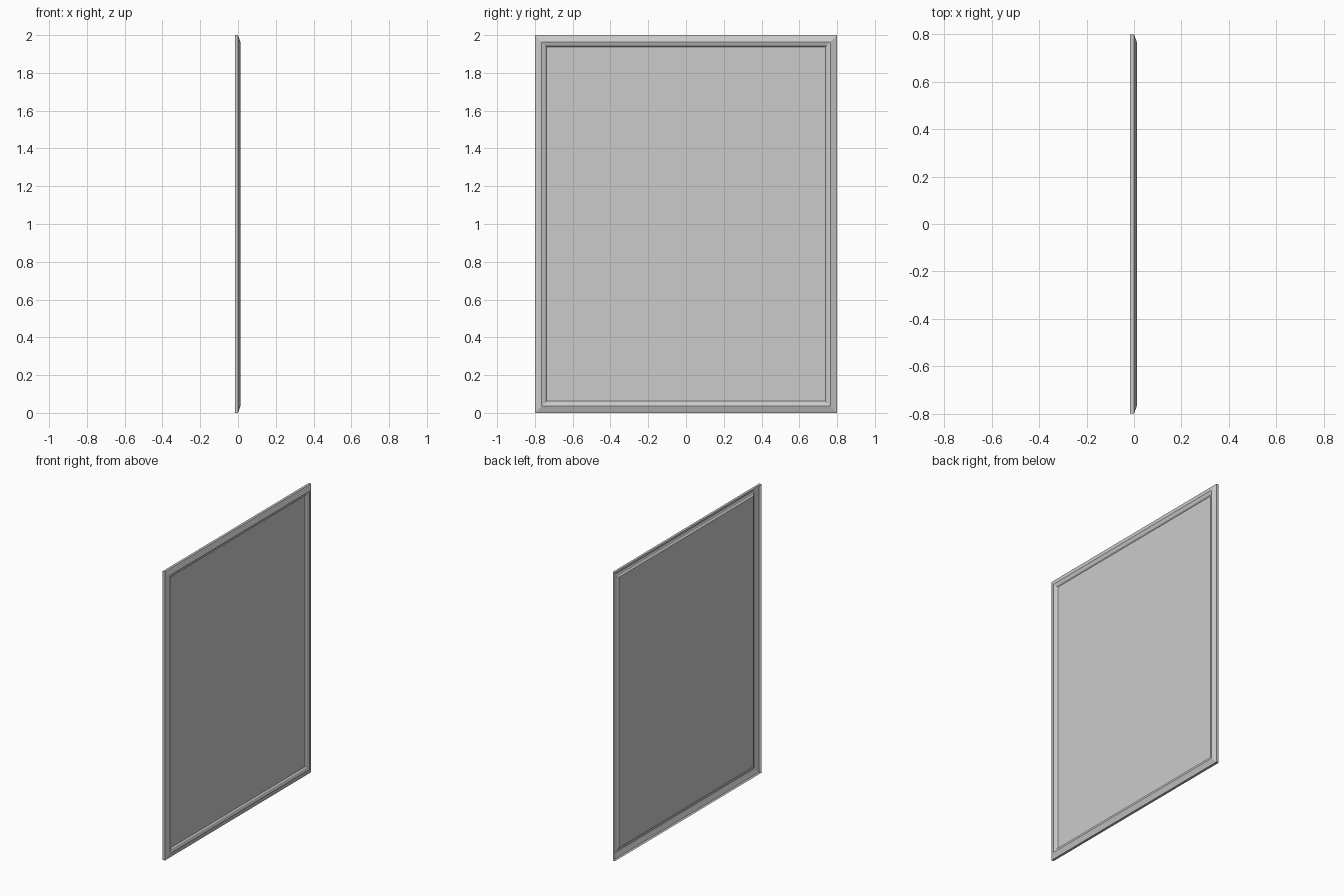
import bpy, bmesh

if "Cube" in bpy.data.objects:
    bpy.data.objects.remove(bpy.data.objects["Cube"])

# frame moulding profile: (inset from outer edge, depth x), open at the back
PROFILE = [(0.0, -0.017), (0.0, 0.0), (0.036, 0.013), (0.056, 0.006),
           (0.062, -0.002), (0.070, -0.002)]
W, H = 0.8, 2.0


def ring(bm, inset, x):
    y = W - inset
    return [bm.verts.new(c) for c in ((x, -y, inset), (x, y, inset),
                                      (x, y, H - inset), (x, -y, H - inset))]


def finish(bm, name):
    me = bpy.data.meshes.new(name)
    bm.to_mesh(me)
    bm.free()
    ob = bpy.data.objects.new(name, me)
    bpy.context.collection.objects.link(ob)


# mitred frame
bm = bmesh.new()
rings = [ring(bm, *p) for p in PROFILE]
for a, b in zip(rings, rings[1:]):
    for i in range(4):
        j = (i + 1) % 4
        bm.faces.new((a[i], a[j], b[j], b[i]))
finish(bm, "frame")

# flat panel inside the frame
bm = bmesh.new()
bm.faces.new(ring(bm, *PROFILE[-1]))
finish(bm, "panel")
